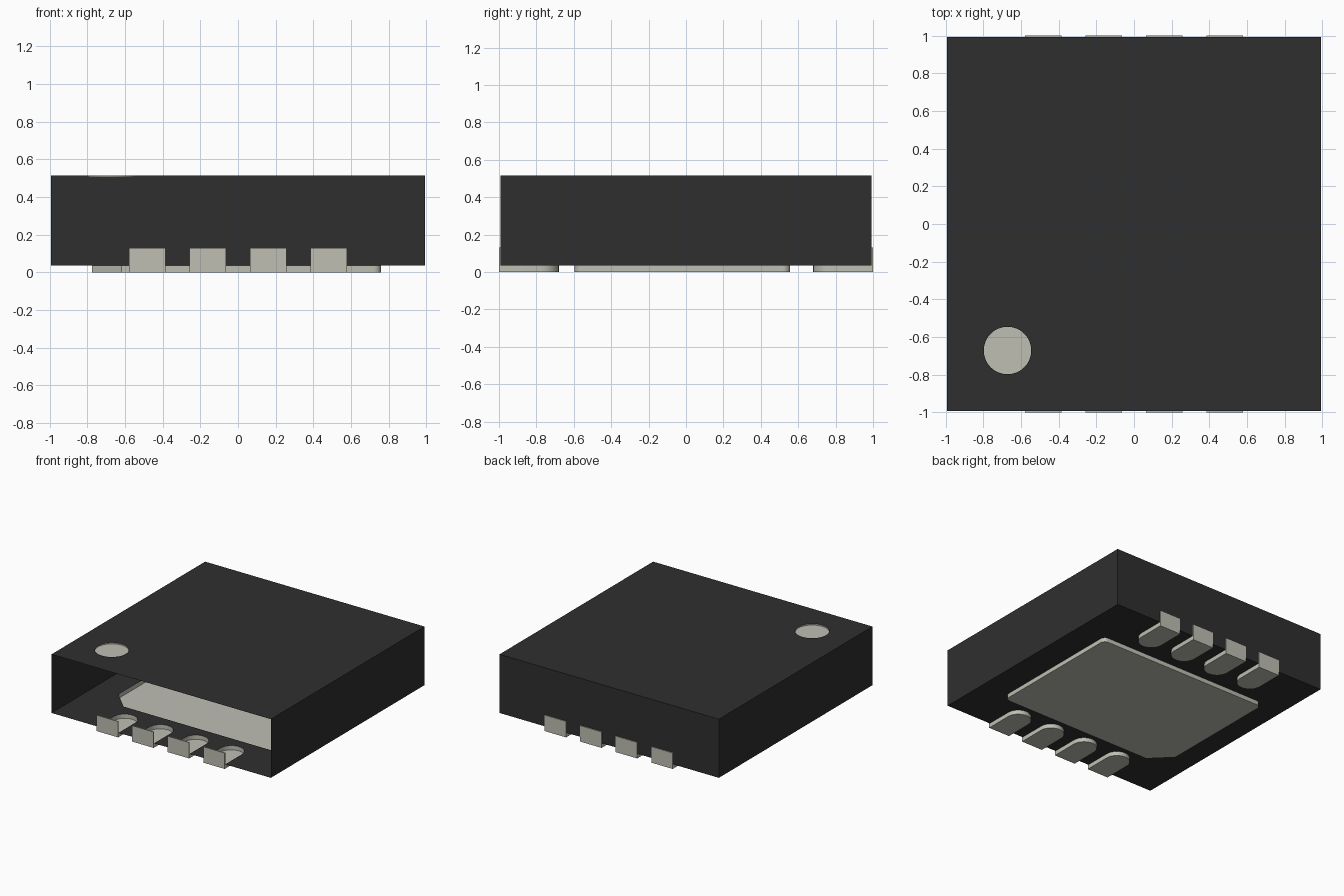
import bpy, bmesh
from math import pi, cos, sin
from mathutils import Vector

if "Cube" in bpy.data.objects:
    bpy.data.objects.remove(bpy.data.objects["Cube"])

HALF = 0.993            # half width of the body
FLOOR, TOP = 0.035, 0.515
PIN_W, PIN_TOP, PIN_IN = 0.097, 0.13, 0.68
PIN_X = [-0.483, -0.161, 0.161, 0.483]


def material(name, rgb):
    m = bpy.data.materials.new(name)
    m.use_nodes = True
    m.diffuse_color = (*rgb, 1)
    bsdf = m.node_tree.nodes["Principled BSDF"]
    bsdf.inputs["Base Color"].default_value = (*rgb, 1)
    bsdf.inputs["Roughness"].default_value = 0.6
    return m


BLACK = material("black plastic", (0.028, 0.028, 0.028))
METAL = material("pale metal", (0.52, 0.52, 0.455))


def finish(bm, name, mat, smooth=False):
    bmesh.ops.remove_doubles(bm, verts=bm.verts, dist=0.0005)
    bmesh.ops.recalc_face_normals(bm, faces=bm.faces)
    me = bpy.data.meshes.new(name)
    bm.to_mesh(me)
    bm.free()
    me.materials.append(mat)
    ob = bpy.data.objects.new(name, me)
    bpy.context.collection.objects.link(ob)
    if smooth:
        bpy.ops.object.select_all(action="DESELECT")
        ob.select_set(True)
        bpy.context.view_layer.objects.active = ob
        bpy.ops.object.shade_smooth_by_angle(angle=0.6)
    return ob


def face(bm, pts):
    return bm.faces.new([bm.verts.new(p) for p in pts])


def sheet(bm, loops, normal):
    """Flat sheet: the first loop is the border, the others are holes."""
    edges = []
    for loop in loops:
        vs = [bm.verts.new(p) for p in loop]
        edges += [bm.edges.new((vs[i - 1], vs[i])) for i in range(len(vs))]
    bmesh.ops.triangle_fill(bm, use_beauty=True, edges=edges, normal=Vector(normal))


def walls(bm, path, z0, z1, closed=True):
    for i in range(0 if closed else 1, len(path)):
        (ax, ay), (bx, by) = path[i - 1], path[i]
        face(bm, [(ax, ay, z0), (bx, by, z0), (bx, by, z1), (ax, ay, z1)])


def at(path, z):
    return [(x, y, z) for x, y in path]


def arc(cx, cy, r, a0, a1, n):
    return [(cx + r * cos(a0 + (a1 - a0) * i / n),
             cy + r * sin(a0 + (a1 - a0) * i / n)) for i in range(n + 1)]


def pin_outline(cx):
    # Straight sides with a round inner end, open at the body edge
    return [(cx - PIN_W, -HALF)] + arc(cx, -PIN_IN - PIN_W, PIN_W, pi, 0, 16) \
        + [(cx + PIN_W, -HALF)]


# Shared outlines: thermal pad with one chamfer, and the corner dot
X0, X1, Y0, Y1, R = -0.775, 0.76, -0.595, 0.557, 0.04
pad = [(X0, Y0 + 0.155), (X0 + 0.155, Y0)]
pad += arc(X1 - R, Y0 + R, R, -pi / 2, 0, 6)
pad += arc(X1 - R, Y1 - R, R, 0, pi / 2, 6)
pad += arc(X0 + R, Y1 - R, R, pi / 2, pi, 6)
dot = arc(-0.672, -0.672, 0.126, 0, 2 * pi, 48)[:-1]

# Body: hollow shell, open at the front
bm = bmesh.new()
edge = [(-HALF, -HALF)]
for cx in PIN_X:
    edge += pin_outline(cx)
edge.append((HALF, -HALF))
rim = edge + [(-x, -y) for x, y in edge]
sheet(bm, [at(rim, FLOOR), at(pad, FLOOR)], (0, 0, -1))
square = [(-HALF, -HALF), (HALF, -HALF), (HALF, HALF), (-HALF, HALF)]
sheet(bm, [at(square, TOP), at(dot, TOP)], (0, 0, 1))
back = [(-HALF, FLOOR)]
for cx in PIN_X:
    a, b = cx - PIN_W, cx + PIN_W
    back += [(a, FLOOR), (a, PIN_TOP), (b, PIN_TOP), (b, FLOOR)]
back += [(HALF, FLOOR), (HALF, TOP), (-HALF, TOP)]
sheet(bm, [[(x, HALF, z) for x, z in back]], (0, 1, 0))
for x in (-HALF, HALF):
    face(bm, [(x, -HALF, FLOOR), (x, HALF, FLOOR), (x, HALF, TOP), (x, -HALF, TOP)])
finish(bm, "body", BLACK)

# Recessed dot in the top
bm = bmesh.new()
face(bm, at(dot, TOP - 0.01))
walls(bm, dot, TOP - 0.01, TOP)
finish(bm, "corner_dot", METAL, True)

# Thermal pad: shallow tray under the body
bm = bmesh.new()
face(bm, at(pad, 0))
walls(bm, pad, 0, FLOOR)
finish(bm, "thermal_pad", METAL, True)

# Pins: rounded foot plus a short plate up the side
for side, name in ((1, "front_pin"), (-1, "back_pin")):
    for i, cx in enumerate(PIN_X):
        bm = bmesh.new()
        foot = pin_outline(cx)
        a, b = cx - PIN_W, cx + PIN_W
        face(bm, at(foot, 0))
        walls(bm, foot, 0, FLOOR, closed=False)
        plate = [(a, -HALF), (a, -1), (b, -1), (b, -HALF)]
        face(bm, at(plate, 0))
        face(bm, at(plate, PIN_TOP))
        walls(bm, plate, 0, PIN_TOP, closed=False)
        for v in bm.verts:
            v.co.y *= side
        finish(bm, f"{name}_{i + 1}", METAL, True)
